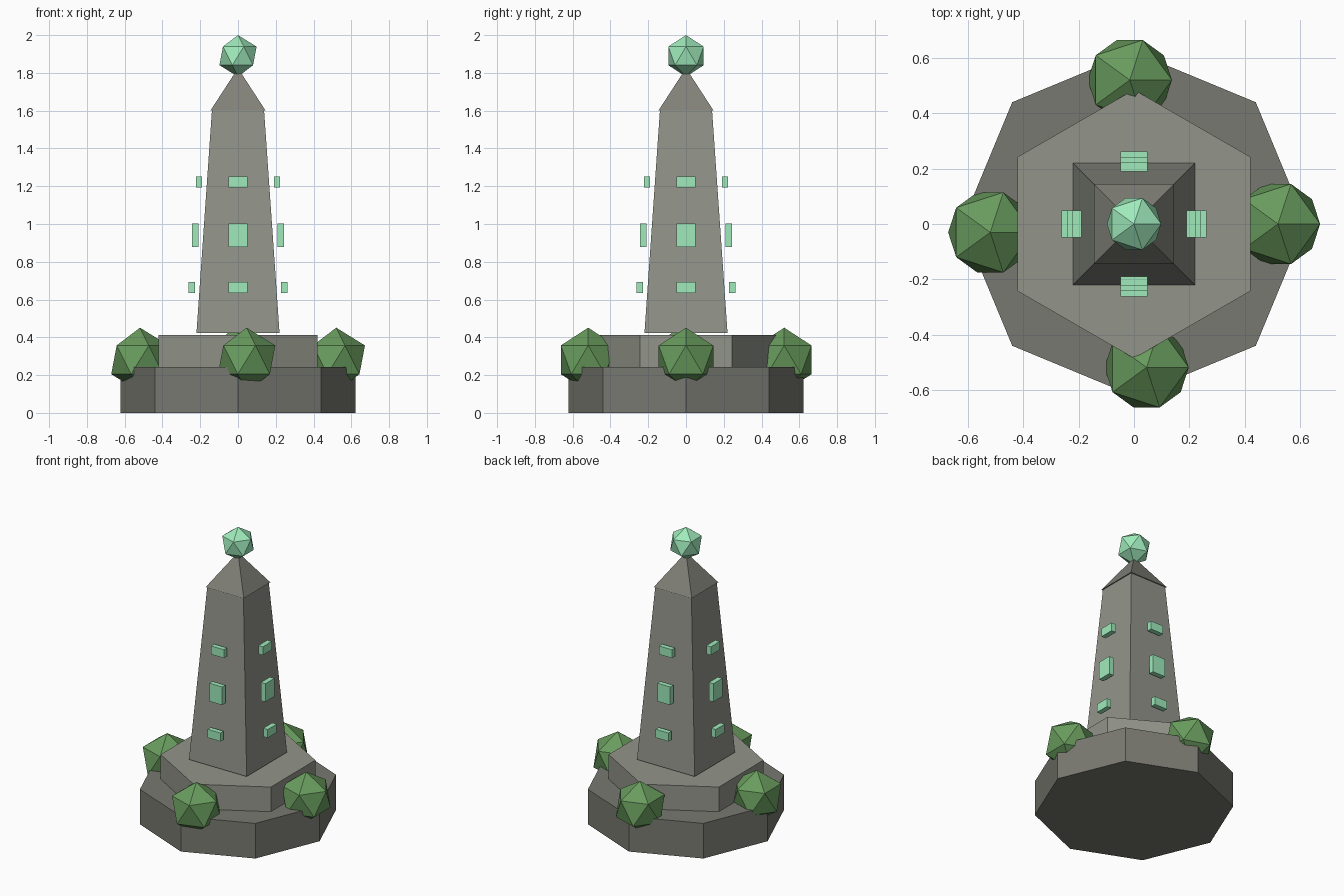
import bpy
from math import cos, sin, pi, sqrt

if "Cube" in bpy.data.objects:
    bpy.data.objects.remove(bpy.data.objects["Cube"])


def material(name, rgb):
    m = bpy.data.materials.new(name)
    m.diffuse_color = (*rgb, 1)
    m.use_nodes = True
    m.node_tree.nodes["Principled BSDF"].inputs["Base Color"].default_value = m.diffuse_color
    return m


DARK = material("dark_stone", (0.19, 0.19, 0.165))
LIGHT = material("light_stone", (0.29, 0.30, 0.255))
CAP = material("cap_stone", (0.22, 0.22, 0.19))
MINT = material("mint_glow", (0.35, 0.83, 0.50))
LEAF = material("leaf", (0.14, 0.33, 0.11))


def finish(name, mat):
    ob = bpy.context.object
    ob.name = name
    ob.data.materials.append(mat)
    return ob


def tapered(name, sides, r1, r2, z1, z2, mat, turn=0):
    bpy.ops.mesh.primitive_cone_add(vertices=sides, radius1=r1, radius2=r2, depth=z2 - z1,
                                    location=(0, 0, (z1 + z2) / 2), rotation=(0, 0, turn))
    return finish(name, mat)


def ball(name, r, loc, mat):
    bpy.ops.mesh.primitive_ico_sphere_add(subdivisions=1, radius=r, location=loc)
    return finish(name, mat)


# Stepped plinth: octagon below, hexagon above
tapered("base", 8, 0.622, 0.622, 0, 0.242, DARK)
tapered("upper_step", 6, 0.485, 0.485, 0.242, 0.412, LIGHT)

# Square obelisk and slightly overhanging pyramid cap
q = sqrt(2)
tapered("shaft", 4, 0.22 * q, 0.138 * q, 0.422, 1.602, LIGHT, pi / 4)
tapered("cap", 4, 0.145 * q, 0, 1.602, 1.825, CAP, pi / 4)

# Faceted orb on top
ball("orb", 0.11, (0, 0, 1.89), MINT)

# Floating glowing tablets on the four sides: distance, height, tablet height
for side in range(4):
    a = side * pi / 2
    for i, (d, z, h) in enumerate([(0.244, 0.663, 0.058), (0.2255, 0.94, 0.125), (0.2065, 1.223, 0.058)]):
        bpy.ops.mesh.primitive_cube_add(size=1, location=(d * cos(a), d * sin(a), z), rotation=(0, 0, a))
        tablet = finish(f"tablet_{side}_{i}", MINT)
        tablet.scale = (0.034, 0.098, h)

# Bushes around the plinth, a little off the quarter turns
for i in range(4):
    a = 1.6 * i
    ball(f"bush_{i}", 0.17, (0.52 * cos(a), 0.52 * sin(a), 0.281), LEAF)
